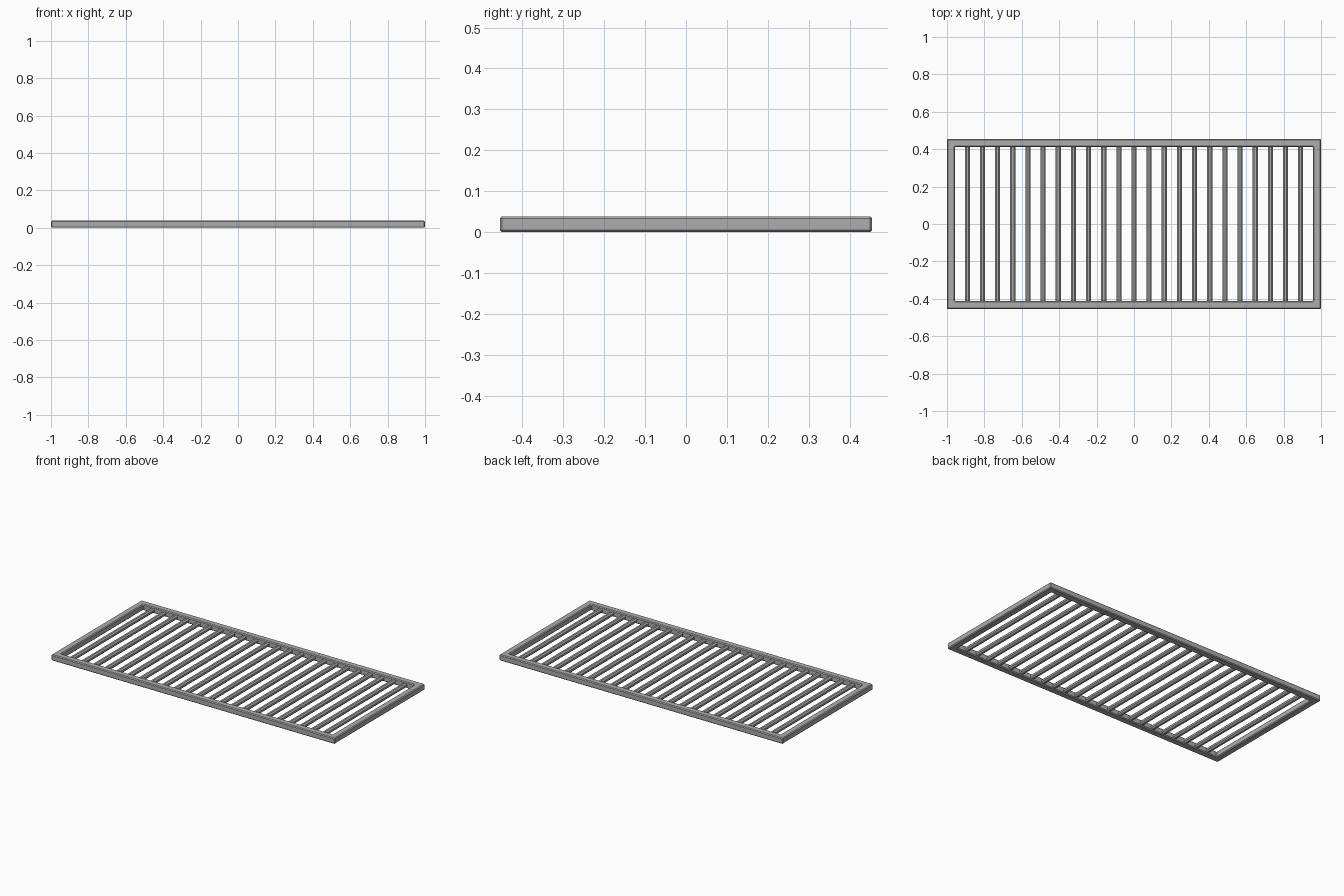
import bpy, bmesh
from mathutils import Matrix
from math import pi

cube = bpy.data.objects.get("Cube")
if cube:
    bpy.data.objects.remove(cube, do_unlink=True)

HALF_X, HALF_Y, HEIGHT, RIM = 1.0, 0.455, 0.038, 0.043
BARS, SPACING, RADIUS = 23, 0.081, 0.015

steel = bpy.data.materials.new("grey_steel")
colour = (0.42, 0.42, 0.42, 1)
steel.diffuse_color = colour
steel.use_nodes = True
steel.node_tree.nodes["Principled BSDF"].inputs["Base Color"].default_value = colour


def add_object(name, bm):
    bmesh.ops.recalc_face_normals(bm, faces=bm.faces)
    mesh = bpy.data.meshes.new(name)
    bm.to_mesh(mesh)
    bm.free()
    mesh.materials.append(steel)
    obj = bpy.data.objects.new(name, mesh)
    bpy.context.collection.objects.link(obj)
    return obj


# Rectangular frame: four mitred sides, raised to full height and chamfered
bm = bmesh.new()
corners = [(-1, -1), (1, -1), (1, 1), (-1, 1)]
outer = [bm.verts.new((sx * HALF_X, sy * HALF_Y, 0)) for sx, sy in corners]
inner = [bm.verts.new((sx * (HALF_X - RIM), sy * (HALF_Y - RIM), 0)) for sx, sy in corners]
for i in range(4):
    j = (i + 1) % 4
    bm.faces.new((outer[i], outer[j], inner[j], inner[i]))
raised = bmesh.ops.extrude_face_region(bm, geom=bm.faces[:], use_keep_orig=True)
for v in raised["geom"]:
    if isinstance(v, bmesh.types.BMVert):
        v.co.z = HEIGHT
frame = add_object("frame", bm)
chamfer = frame.modifiers.new("chamfer", "BEVEL")
chamfer.width = 0.005
chamfer.segments = 1
chamfer.limit_method = "ANGLE"

# Round bars spanning the frame from front to back
for i in range(BARS):
    x = (i - (BARS - 1) / 2) * SPACING
    bm = bmesh.new()
    place = Matrix.Translation((x, 0, HEIGHT / 2)) @ Matrix.Rotation(pi / 2, 4, "X") @ Matrix.Rotation(pi / 8, 4, "Z")
    bmesh.ops.create_cone(bm, cap_ends=True, segments=8, radius1=RADIUS, radius2=RADIUS,
                          depth=2 * HALF_Y - RIM, matrix=place)
    add_object(f"bar_{i + 1}", bm)
